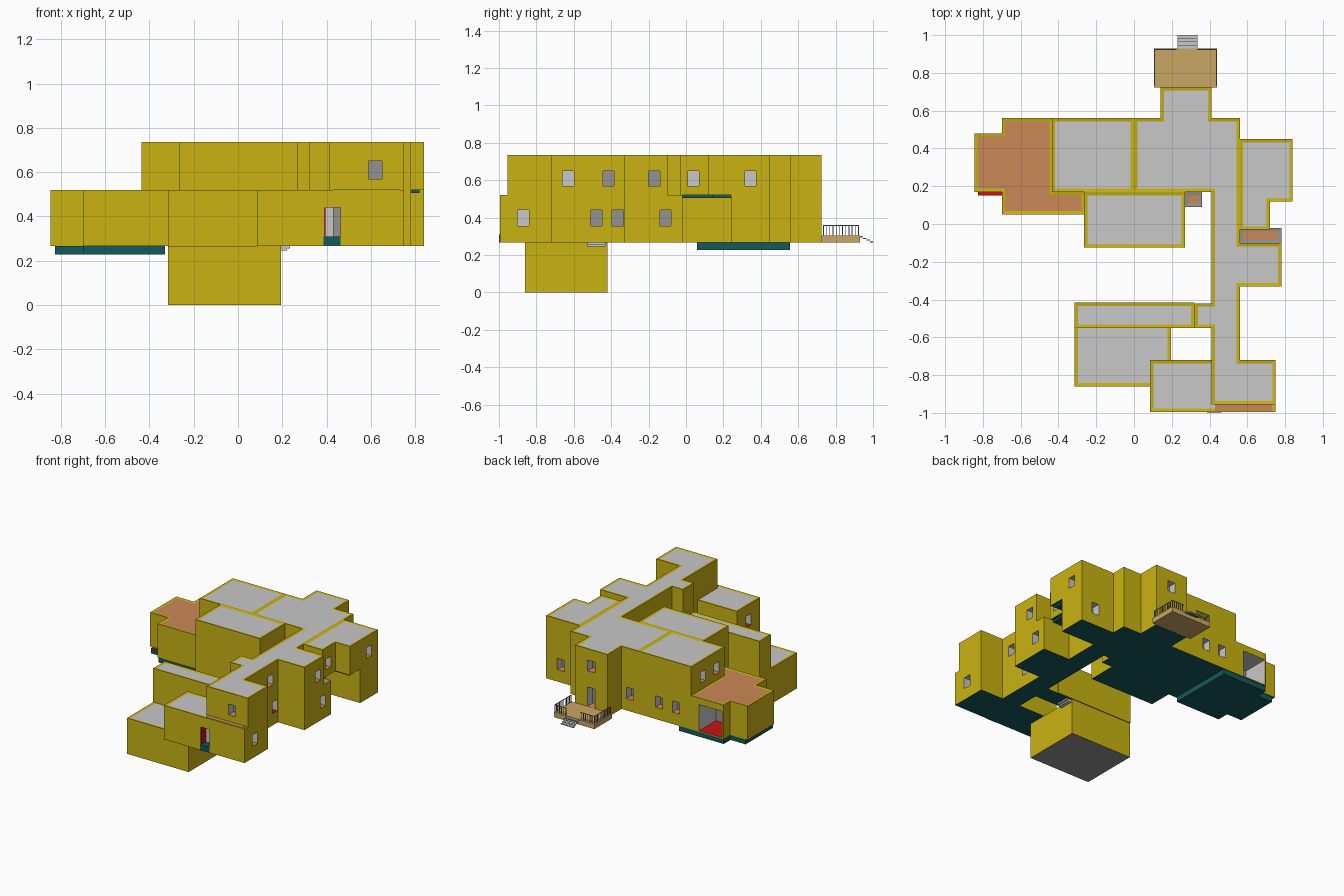
import bpy, bmesh
from mathutils import Vector

cube = bpy.data.objects.get("Cube")
if cube:
    bpy.data.objects.remove(cube, do_unlink=True)

# Flat colours, shared by every part in the same slot order
COLOURS = {
    "yellow_wall": (0.59, 0.45, 0.006),
    "pale_grey_roof": (0.58, 0.58, 0.58),
    "terracotta": (0.59, 0.25, 0.095),
    "teal_base": (0.007, 0.10, 0.105),
    "tan_deck": (0.59, 0.39, 0.125),
    "red_paint": (0.59, 0.006, 0.008),
    "mid_grey": (0.29, 0.29, 0.29),
}
MATS = []
for name, rgb in COLOURS.items():
    m = bpy.data.materials.new(name)
    m.use_nodes = True
    m.diffuse_color = (*rgb, 1)
    m.node_tree.nodes["Principled BSDF"].inputs["Base Color"].default_value = (*rgb, 1)
    MATS.append(m)
YELLOW, ROOF, TERRA, TEAL, TAN, RED, GREY = range(len(MATS))


def finish(name, bm):
    mesh = bpy.data.meshes.new(name)
    bm.to_mesh(mesh)
    bm.free()
    for m in MATS:
        mesh.materials.append(m)
    ob = bpy.data.objects.new(name, mesh)
    bpy.context.scene.collection.objects.link(ob)
    return ob


def add_box(bm, x0, x1, y0, y1, z0, z1, mat):
    vs = bmesh.ops.create_cube(bm, size=1)["verts"]
    for v in vs:
        v.co = Vector((x1 if v.co.x > 0 else x0, y1 if v.co.y > 0 else y0,
                       z1 if v.co.z > 0 else z0))
    faces = {f for v in vs for f in v.link_faces}
    for f in faces:
        f.normal_update()
        f.material_index = mat
    return faces


def rect(x0, x1, y0, y1):
    return [(x0, y0), (x1, y0), (x1, y1), (x0, y1)]


def prism(name, pts, z0, z1, top, side=YELLOW, bottom=TEAL, rim=YELLOW):
    """Extruded plan with an inset roof surface inside a narrow rim."""
    bm = bmesh.new()
    base = bm.faces.new([bm.verts.new((x, y, z0)) for x, y in pts])
    ext = bmesh.ops.extrude_face_region(bm, geom=[base])["geom"]
    for v in ext:
        if isinstance(v, bmesh.types.BMVert):
            v.co.z = z1
    bmesh.ops.recalc_face_normals(bm, faces=bm.faces[:])
    for f in bm.faces:
        f.normal_update()
        f.material_index = top if f.normal.z > .5 else bottom if f.normal.z < -.5 else side
    if rim is not None:
        roof = [f for f in bm.faces if f.normal.z > .5]
        ring = bmesh.ops.inset_region(bm, faces=roof, thickness=.018, depth=-.003,
                                      use_even_offset=True)["faces"]
        for f in ring:
            f.material_index = rim
    return finish(name, bm)


BASE, MID, TOP = .267, .52, .735

# Building masses
main_plan = [(0, .17), (0, .56), (.14, .56), (.14, .725), (.41, .725), (.41, .56),
             (.56, .56), (.56, -.10), (.78, -.10), (.78, -.33), (.56, -.33),
             (.56, -.72), (.75, -.72), (.75, -.955), (.41, -.955), (.41, -.55),
             (.32, -.55), (.32, -.42), (.41, -.42), (.41, .17)]
annex_plan = [(-.845, .17), (-.845, .48), (-.70, .48), (-.70, .56), (-.43, .56),
              (-.43, .17), (-.26, .17), (-.26, .05), (-.70, .05), (-.70, .17)]
east_plan = [(.56, .45), (.84, .45), (.84, .12), (.72, .12), (.72, -.03), (.56, -.03)]
soffit_plan = [(.56, .24), (.82, .24), (.82, .14), (.70, .14), (.70, -.02), (.56, -.02)]
masses = [
    prism("main_hall_and_corridor", main_plan, BASE, TOP, ROOF),
    prism("west_hall", rect(-.435, 0, .17, .56), BASE, TOP, ROOF),
    prism("south_room", rect(-.265, .27, -.125, .17), BASE, TOP, ROOF),
    prism("west_annex", annex_plan, BASE, MID, TERRA),
    prism("east_upper_room", east_plan, MID, TOP, ROOF),
    prism("east_lower_room", rect(.56, .84, .24, .45), BASE, MID, ROOF),
    prism("east_terrace", rect(.56, .78, -.10, -.02), BASE, MID, TERRA, rim=GREY),
    prism("small_terrace", rect(.27, .36, .09, .17), BASE, MID, TERRA, rim=GREY),
    prism("front_room", rect(.085, .75, -.995, -.72), BASE, MID, ROOF),
    prism("front_passage", rect(-.315, .32, -.55, -.415), BASE, MID, ROOF),
    prism("basement_room", rect(-.315, .195, -.86, -.42), 0, BASE, ROOF, bottom=GREY),
]
prism("front_terrace_floor", rect(.43, .73, -.99, -.956), MID - .003, MID + .002, TERRA, rim=None)

# Teal slabs below the annex and under the east overhang
prism("east_soffit", soffit_plan, .505, MID, TEAL, TEAL, rim=None)
prism("annex_slab", rect(-.70, -.33, .06, .555), .228, BASE, TEAL, TEAL, rim=None)
prism("annex_step_slab", rect(-.825, -.69, .15, .475), .228, BASE - .001, RED, TEAL, rim=None)

# Recessed windows and doors, cut out of the masses
UP, LOW = (.57, .65), (.355, .44)
cut = bmesh.new()


def opening(axis, sign, wall, centre, zs, width=.06, floor=TERRA, back=GREY, depth=.06):
    a, b = sorted((wall + sign * .01, wall - sign * depth))
    c, d = centre - width / 2, centre + width / 2
    box = (a, b, c, d) if axis == 0 else (c, d, a, b)
    for f in add_box(cut, *box, *zs, ROOF):
        if f.normal.z < -.5:
            f.material_index = floor
        elif f.normal[axis] * sign < -.5:
            f.material_index = back


for wall, y, zs, floor, back in [
        (.56, -.63, UP, TERRA, ROOF), (.56, -.415, UP, TERRA, GREY),
        (.78, -.17, UP, TERRA, GREY), (.72, .04, UP, TERRA, ROOF),
        (.84, .345, UP, TERRA, ROOF), (.75, -.87, LOW, TERRA, ROOF),
        (.56, -.48, LOW, TERRA, GREY), (.56, -.365, LOW, RED, GREY),
        (.78, -.11, LOW, TERRA, GREY)]:
    opening(0, 1, wall, y, zs, floor=floor, back=back)
for wall, y, zs, floor in [(-.435, .42, UP, TERRA), (-.435, .26, UP, TERRA),
                           (.41, -.60, UP, TERRA), (.085, -.86, LOW, RED)]:
    opening(0, -1, wall, y, zs, floor=floor)
for wall, x, zs in [(.56, .07, LOW), (.56, -.17, LOW), (.56, -.31, LOW),
                    (.725, .275, UP), (.725, .275, (.306, .45)), (.45, .72, LOW)]:
    opening(1, 1, wall, x, zs)
opening(1, -1, -.955, .62, UP)
opening(1, -1, -.995, .425, (.275, .44), width=.075)
opening(1, 1, .56, -.595, (.275, .47), width=.19, floor=RED, depth=.2)
cutter = finish("opening_cutter", cut)
cutter.hide_render = True

for ob in masses:
    mod = ob.modifiers.new("openings", "BOOLEAN")
    mod.operation = "DIFFERENCE"
    mod.solver = "EXACT"
    mod.object = cutter
    bpy.context.view_layer.objects.active = ob
    bpy.ops.object.modifier_apply(modifier=mod.name)
bpy.data.objects.remove(cutter, do_unlink=True)


def boxes(name, items, mat):
    bm = bmesh.new()
    for b in items:
        add_box(bm, *b, mat)
    return finish(name, bm)


# Front door: open red leaf, pale jamb and teal sill
boxes("front_door_leaf", [(.388, .394, -.993, -.936, .31, .44)], RED)
boxes("front_door_panel", [(.394, .43, -.942, -.936, .31, .44)], ROOF)
boxes("front_door_sill", [(.386, .463, -.999, -.936, .268, .31)], TEAL)

# Back porch with railing and steps
boxes("back_porch_deck", [(.105, .44, .722, .93, BASE, .305)], TAN)
rails = []
for i in range(12):
    y = .735 + i * .017
    for x in (.11, .435):
        rails.append((x - .002, x + .002, y - .002, y + .002, .305, .36))
for i in range(19):
    x = .11 + i * .018
    if not .225 < x < .335:
        rails.append((x - .002, x + .002, .922, .926, .305, .36))
for x in (.11, .435):
    rails.append((x - .002, x + .002, .733, .926, .356, .36))
for a, b in ((.11, .225), (.335, .435)):
    rails.append((a, b, .922, .926, .356, .36))
boxes("back_porch_railing", rails, GREY)
boxes("back_porch_steps", [(.23, .335, .93 + i * .0175, .9475 + i * .0175, z - .006, z)
                           for i, z in enumerate((.301, .292, .283, .274))], ROOF)

# Short steps beside the basement room
boxes("basement_steps", [(.195, .235 - i * .014, -.53, -.43, .256 - i * .01, .266 - i * .01)
                         for i in range(2)], ROOF)
